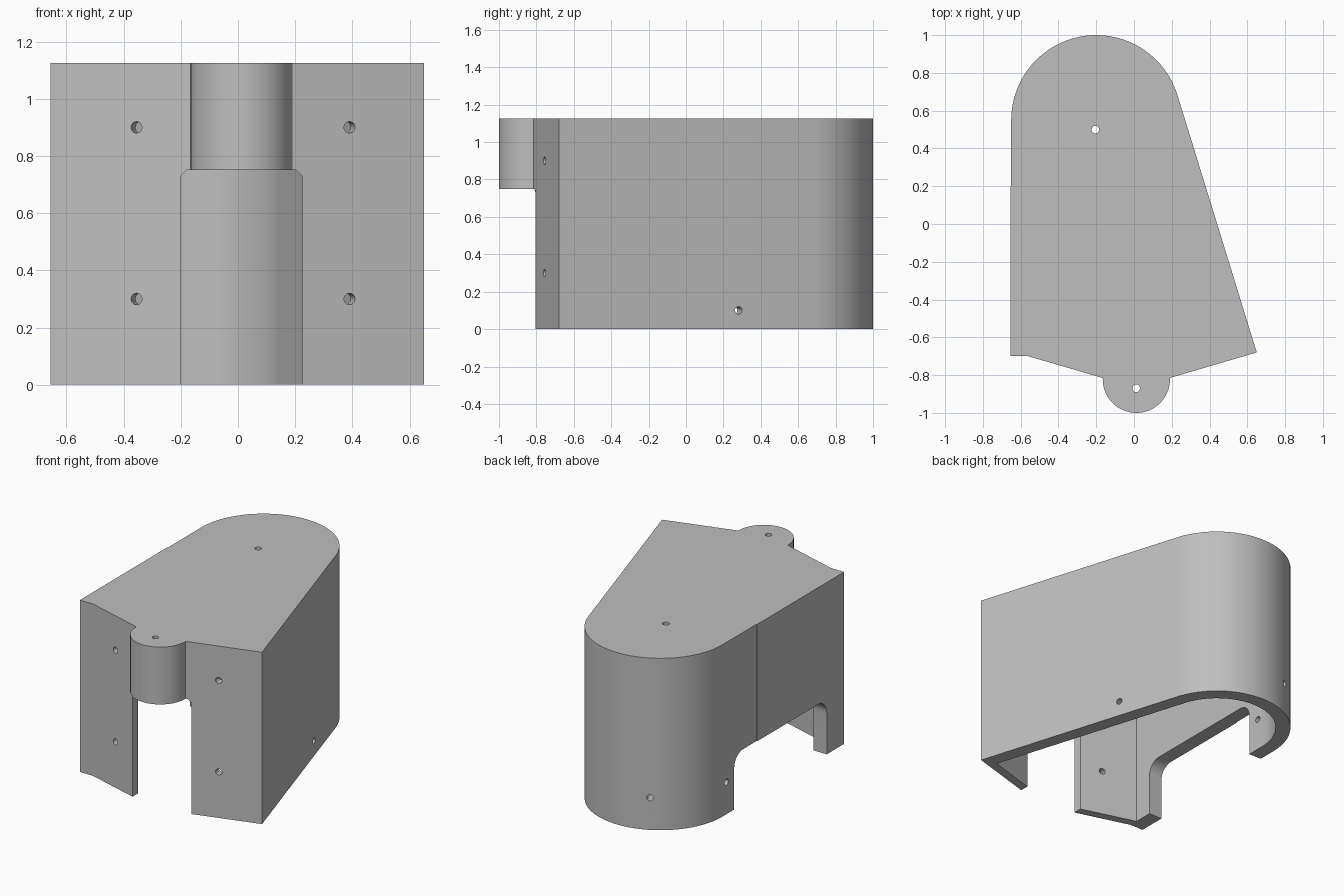
import bpy, bmesh, math
from mathutils import Vector, Matrix

if "Cube" in bpy.data.objects:
    bpy.data.objects.remove(bpy.data.objects["Cube"])

HEIGHT, ROOF = 1.125, 0.08
ARC = Vector((-0.2, 0.55))            # centre of the rounded back
TILT = math.atan2(0.287, 0.958)       # direction the slanted side faces

grey = bpy.data.materials.new("housing grey")
grey.diffuse_color = (0.52, 0.52, 0.52, 1)
grey.use_nodes = True
grey.node_tree.nodes["Principled BSDF"].inputs["Base Color"].default_value = grey.diffuse_color


def prism(name, points, z0, z1, matrix=None):
    """Extrude a flat outline from z0 to z1."""
    bm = bmesh.new()
    low = [bm.verts.new((x, y, z0)) for x, y in points]
    high = [bm.verts.new((x, y, z1)) for x, y in points]
    n = len(points)
    bm.faces.new(low[::-1])
    bm.faces.new(high)
    for i in range(n):
        j = (i + 1) % n
        bm.faces.new((low[i], low[j], high[j], high[i]))
    if matrix:
        bm.transform(matrix)
    bmesh.ops.recalc_face_normals(bm, faces=bm.faces[:])
    mesh = bpy.data.meshes.new(name)
    bm.to_mesh(mesh)
    bm.free()
    mesh.materials.append(grey)
    ob = bpy.data.objects.new(name, mesh)
    bpy.context.collection.objects.link(ob)
    return ob


def arc(cx, cy, r, a0, a1, n):
    return [(cx + r * math.cos(a0 + (a1 - a0) * i / n),
             cy + r * math.sin(a0 + (a1 - a0) * i / n)) for i in range(n + 1)]


def circle(cx, cy, r, n):
    return arc(cx, cy, r, 0, 2 * math.pi, n)[:-1]


def combine(base, tool, operation):
    """Apply a boolean and remove the helper."""
    mod = base.modifiers.new("cut", 'BOOLEAN')
    mod.operation, mod.solver, mod.object = operation, 'EXACT', tool
    graph = bpy.context.evaluated_depsgraph_get()
    mesh = bpy.data.meshes.new_from_object(base.evaluated_get(graph))
    base.modifiers.clear()
    base.data = mesh
    bpy.data.objects.remove(tool)


def hole(x, y, z, direction, depth=0.3, r=0.02):
    """Drill a round hole centred on a wall point."""
    m = Matrix.Translation((x, y, z)) @ Vector(direction).to_track_quat('Z', 'Y').to_matrix().to_4x4()
    combine(housing, prism("drill", circle(0, 0, r, 24), -depth / 2, depth / 2, m), 'DIFFERENCE')


# Hollow housing: outer body minus the cavity
outer = [(-0.655, -0.7), (-0.56, -0.7), (0.012, -0.867), (0.65, -0.68)]
outer += arc(*ARC, 0.45, TILT, math.pi, 48) + [(-0.65, 0.2), (-0.655, 0.2)]
housing = prism("housing", outer, 0, HEIGHT)
inner = [(-0.56, -0.643), (0.012, -0.81), (0.548, -0.652)]
inner += arc(*ARC, 0.36, TILT, math.pi, 48)
combine(housing, prism("cavity", inner, -0.1, HEIGHT - ROOF), 'DIFFERENCE')

# Front doorway with chamfered top corners (outline in x, z)
to_front = Matrix.Rotation(math.pi / 2, 4, 'X')
door = [(-0.2, -0.1), (0.225, -0.1), (0.225, 0.73), (0.205, 0.75), (-0.18, 0.75), (-0.2, 0.73)]
combine(housing, prism("doorway", door, 0.6, 1.1, to_front), 'DIFFERENCE')

# Side opening with rounded top corners (outline in y, z)
to_side = Matrix(((0, 0, 1, 0), (1, 0, 0, 0), (0, 1, 0, 0), (0, 0, 0, 1)))
side = [(-0.52, -0.1), (0.43, -0.1)]
side += arc(0.34, 0.27, 0.09, 0, math.pi / 2, 10)
side += arc(-0.43, 0.27, 0.09, math.pi / 2, math.pi, 10)
combine(housing, prism("side_opening", side, -0.8, -0.5, to_side), 'DIFFERENCE')

# Round lug on the front
combine(housing, prism("lug", circle(0.0125, -0.822, 0.178, 64), 0.75, HEIGHT), 'UNION')

# Screw holes: roof and lug, front walls, slanted side, back and left
hole(-0.205, 0.5, HEIGHT, (0, 0, 1))
hole(0.012, -0.87, 0.94, (0, 0, 1), 0.6)
for z in (0.3, 0.9):
    hole(-0.355, -0.76, z, (-0.28, -0.96, 0))
    hole(0.39, -0.756, z, (0.28, -0.96, 0))
hole(0.35, 0.28, 0.1, (math.cos(TILT), math.sin(TILT), 0))
back = math.radians(117)
hole(ARC.x + 0.45 * math.cos(back), ARC.y + 0.45 * math.sin(back), 0.21,
     (math.cos(back), math.sin(back), 0))
hole(-0.65, 0.51, 0.21, (-1, 0, 0))

# Smooth curved walls, keep hard edges
bpy.context.view_layer.objects.active = housing
housing.select_set(True)
bpy.ops.object.shade_smooth_by_angle(angle=math.radians(25))
